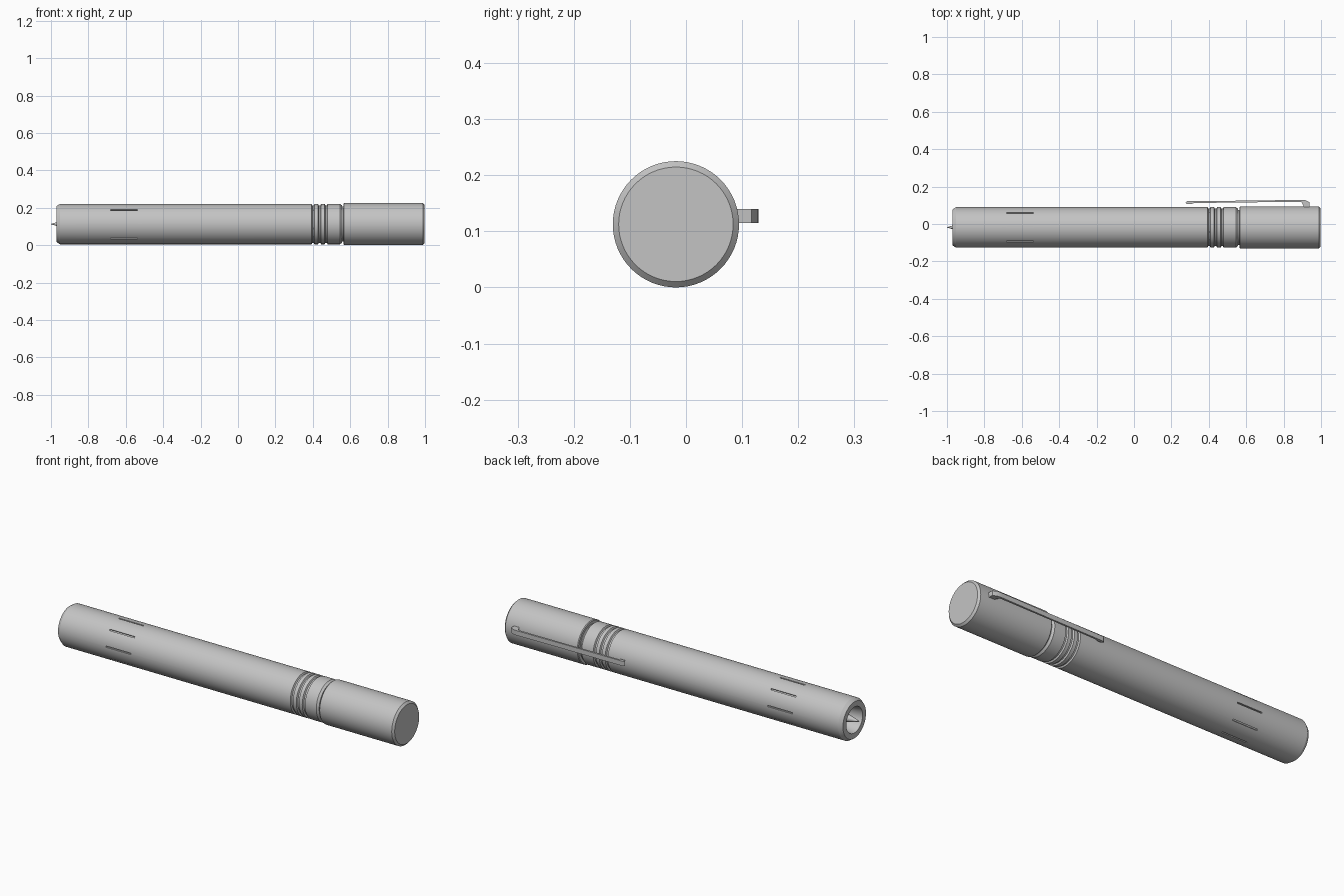
import bpy, bmesh, math
from mathutils import Matrix, Vector

cube = bpy.data.objects.get("Cube")
if cube:
    bpy.data.objects.remove(cube)

AXIS_Y, AXIS_Z = -0.018, 0.1125
BODY_R, CAP_R = 0.108, 0.1125

grey = bpy.data.materials.new("satin_grey")
grey.use_nodes = True
grey.diffuse_color = (0.55, 0.55, 0.55, 1)
grey.node_tree.nodes["Principled BSDF"].inputs["Base Color"].default_value = (0.55, 0.55, 0.55, 1)


def add_object(name, bm):
    bmesh.ops.recalc_face_normals(bm, faces=bm.faces)
    mesh = bpy.data.meshes.new(name)
    bm.to_mesh(mesh)
    bm.free()
    obj = bpy.data.objects.new(name, mesh)
    bpy.context.collection.objects.link(obj)
    mesh.materials.append(grey)
    return obj


def activate(obj):
    bpy.ops.object.select_all(action='DESELECT')
    obj.select_set(True)
    bpy.context.view_layer.objects.active = obj


def smooth(obj):
    activate(obj)
    bpy.ops.object.shade_smooth_by_angle(angle=math.radians(25))


def lathe(name, profile, steps=64):
    """Turn (x, radius) points about the long axis of the pen."""
    bm = bmesh.new()
    centre = Vector((0, AXIS_Y, AXIS_Z))
    verts = [bm.verts.new(centre + Vector((x, 0, r))) for x, r in profile]
    edges = [bm.edges.new(pair) for pair in zip(verts, verts[1:])]
    bmesh.ops.spin(bm, geom=verts + edges, cent=centre, axis=(1, 0, 0),
                   angle=math.tau, steps=steps)
    bmesh.ops.remove_doubles(bm, verts=bm.verts, dist=0.0001)
    return add_object(name, bm)


# Barrel with an open bore, three grip grooves, a collar and a neck
profile = [(-0.84, 0), (-0.84, 0.05), (-0.97, 0.068), (-0.97, 0.096), (-0.952, BODY_R)]
for x in (0.393, 0.428, 0.463):
    profile += [(x, BODY_R), (x + 0.004, 0.1), (x + 0.012, 0.1), (x + 0.016, BODY_R)]
profile += [(0.545, BODY_R), (0.556, 0.1), (0.556, 0.094), (0.575, 0.094), (0.575, 0)]
barrel = lathe("barrel", profile)

# Eight engraved slits around the barrel
bm = bmesh.new()
for i in range(8):
    turn = Matrix.Rotation(i * math.tau / 8, 4, 'X')
    place = Matrix.Translation((-0.61, AXIS_Y, AXIS_Z)) @ turn
    place = place @ Matrix.Translation((0, 0, BODY_R)) @ Matrix.Diagonal((0.146, 0.007, 0.016, 1))
    bmesh.ops.create_cube(bm, size=1, matrix=place)
cutter = add_object("slit_cutter", bm)
cutter.hide_render = True
cut = barrel.modifiers.new("slits", 'BOOLEAN')
cut.operation, cut.solver, cut.object = 'DIFFERENCE', 'EXACT', cutter
activate(barrel)
bpy.ops.object.modifier_apply(modifier=cut.name)
bpy.data.objects.remove(cutter)
smooth(barrel)

# Cap with chamfered ends
smooth(lathe("cap", [(0.564, 0), (0.564, 0.109), (0.568, CAP_R), (0.988, CAP_R),
                     (0.998, 0.102), (0.998, 0)]))

# Pointed nib inside the bore
smooth(lathe("nib", [(-0.845, 0), (-0.845, 0.03), (-0.9, 0.026), (-0.965, 0.011),
                     (-1.0, 0.001), (-1.0, 0)], 32))

# Pocket clip: side outline extruded across its width
outline = [(0.275, 0.115), (0.285, 0.122), (0.62, 0.125), (0.89, 0.129), (0.915, 0.128),
           (0.938, 0.117), (0.94, 0.085), (0.912, 0.085), (0.895, 0.118), (0.62, 0.116),
           (0.32, 0.112), (0.305, 0.106), (0.283, 0.106)]
bm = bmesh.new()
side = bm.faces.new([bm.verts.new((x, y, 0.115)) for x, y in outline])
grown = bmesh.ops.extrude_face_region(bm, geom=[side])["geom"]
bmesh.ops.translate(bm, vec=(0, 0, 0.025), verts=[v for v in grown if isinstance(v, bmesh.types.BMVert)])
smooth(add_object("clip", bm))
